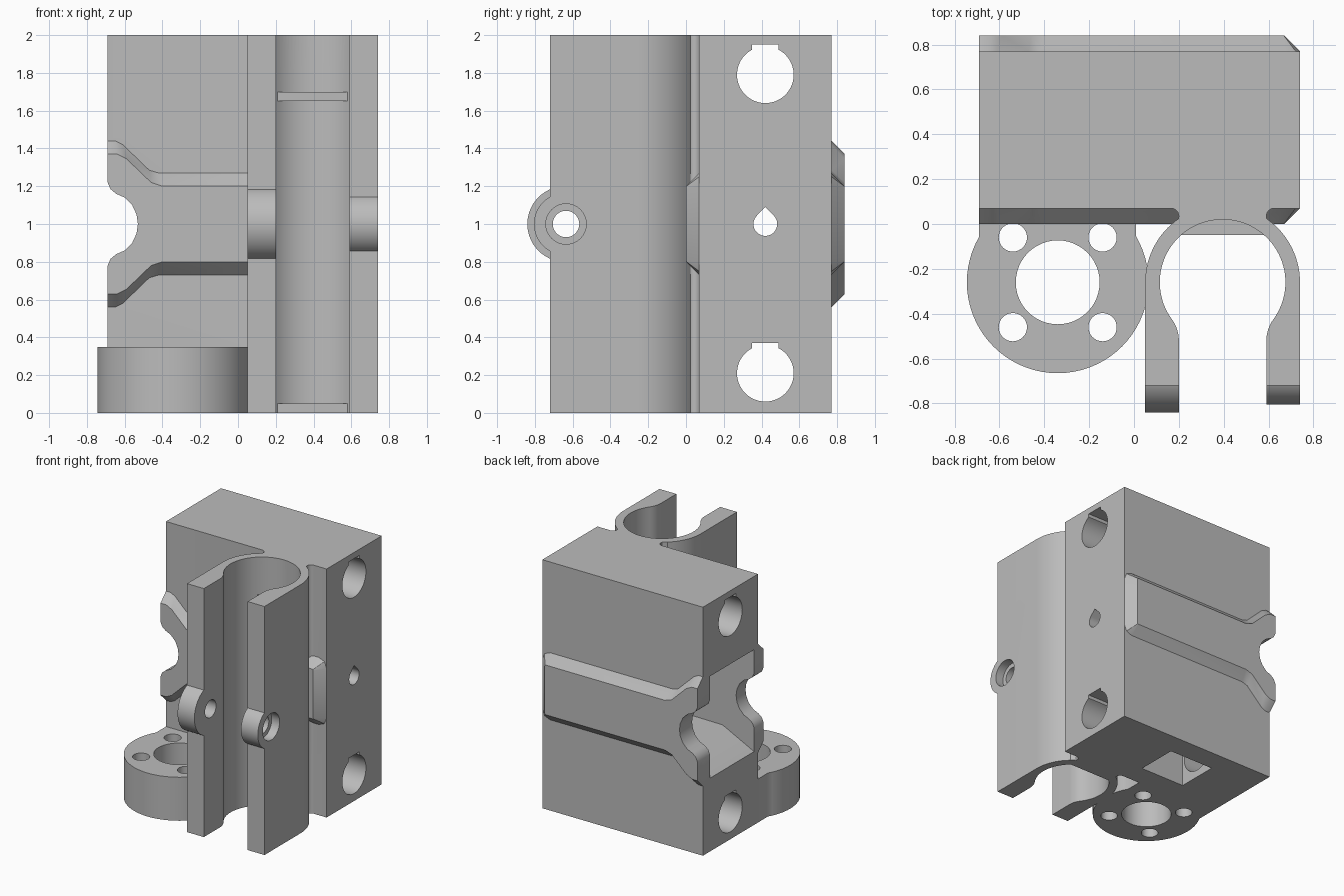
import bpy, bmesh
from math import cos, sin, radians, acos, degrees

cube = bpy.data.objects.get("Cube")
if cube:
    bpy.data.objects.remove(cube, do_unlink=True)

grey = bpy.data.materials.new("plain_grey")
grey.use_nodes = True
colour = (0.5, 0.5, 0.5, 1)
grey.diffuse_color = colour
grey.node_tree.nodes["Principled BSDF"].inputs["Base Color"].default_value = colour

AXES = {"x": lambda u, v, w: (w, u, v),
        "y": lambda u, v, w: (u, w, v),
        "z": lambda u, v, w: (u, v, w)}


def loft(name, axis, rings):
    """Skin a stack of (outline, position) rings along an axis and cap both ends."""
    bm = bmesh.new()
    place = AXES[axis]
    loops = [[bm.verts.new(place(u, v, w)) for u, v in pts] for pts, w in rings]
    n = len(loops[0])
    for a, b in zip(loops, loops[1:]):
        for i in range(n):
            j = (i + 1) % n
            bm.faces.new((a[i], a[j], b[j], b[i]))
    bm.faces.new(loops[0])
    bm.faces.new(loops[-1])
    bmesh.ops.recalc_face_normals(bm, faces=bm.faces)
    mesh = bpy.data.meshes.new(name)
    bm.to_mesh(mesh)
    bm.free()
    mesh.materials.append(grey)
    ob = bpy.data.objects.new(name, mesh)
    bpy.context.collection.objects.link(ob)
    return ob


def prism(name, axis, pts, lo, hi):
    return loft(name, axis, [(pts, lo), (pts, hi)])


def arc(cx, cy, r, start, end, n=24):
    angles = [radians(start + (end - start) * i / n) for i in range(n + 1)]
    return [(cx + r * cos(a), cy + r * sin(a)) for a in angles]


def circle(cx, cy, r, n=48):
    return arc(cx, cy, r, 0, 360, n)[:-1]


def rect(x0, x1, y0, y1):
    return [(x0, y0), (x1, y0), (x1, y1), (x0, y1)]


def mirrored(half, mid=1.0):
    """Close an upper half outline by mirroring it about a mid height."""
    return ([(x, mid + h) for x, h in half]
            + [(x, mid - h) for x, h in reversed(half) if h])


def combine(body, other, operation):
    mod = body.modifiers.new(operation.lower(), "BOOLEAN")
    mod.operation = operation
    mod.solver = "EXACT"
    mod.object = other
    bpy.context.view_layer.objects.active = body
    bpy.ops.object.modifier_apply(modifier=mod.name)
    bpy.data.objects.remove(other, do_unlink=True)


# Main block
body = prism("carriage_body", "z", rect(-0.69, 0.74, 0.07, 0.77), 0, 2)


def add(ob):
    combine(body, ob, "UNION")


def cut(ob):
    ob.hide_render = True
    combine(body, ob, "DIFFERENCE")


# Raised bevelled bands on the front and back, flared at one end
base = mirrored([(0.74, 0.20), (0.72, 0.25), (0.67, 0.27), (-0.42, 0.27),
                 (-0.47, 0.285), (-0.61, 0.42), (-0.65, 0.44), (-0.69, 0.44)])
face = mirrored([(0.67, 0.19), (0.668, 0.198), (0.66, 0.20), (-0.40, 0.20),
                 (-0.46, 0.22), (-0.59, 0.345), (-0.64, 0.37), (-0.69, 0.37)])
for name, inner, root, outer in (("front_band", 0.10, 0.07, 0),
                                 ("back_band", 0.74, 0.77, 0.84)):
    add(loft(name, "y", [(base, inner), (base, root), (face, outer)]))

# Clamp neck with rounded slots on both sides
neck = (arc(0.625, 0.035, 0.035, 270, 90, 12) + [(0.625, 0.09), (0.165, 0.09)]
        + arc(0.165, 0.035, 0.035, 90, -90, 12) + [(0.22, -0.04), (0.57, -0.04)])
add(prism("clamp_neck", "z", neck, 0, 2))

# Open clamp: half profile mirrored about its centre line
CX, CY = 0.395, -0.26
half = (arc(0, 0, 0.345, 90, 0) + [(0.345, -0.46), (0.195, -0.46)]
        + arc(0.355, -0.26, 0.16, 180, 143.8, 8)
        + arc(0, 0, 0.28, -36.2, 90, 32)[1:])
profile = half + [(-x, y) for x, y in reversed(half[1:-1])]
add(prism("clamp", "z", [(CX + x, CY + y) for x, y in profile], 0, 2))
cut(prism("clamp_bore", "z", circle(CX, CY, 0.28, 90), -0.1, 2.1))

# Stop ledges inside the clamp
for z in (0, 1.65):
    add(prism("stop_ledge", "z", arc(CX, CY, 0.30, 44.4, 135.6, 20), z, z + 0.05))

# Screw bosses on the clamp arms, with hole and counterbore
for x, r in ((0.05, 0.20), (0.59, 0.165)):
    add(prism("screw_boss", "x", arc(-0.64, 1, r, 90, 270, 28), x, x + 0.15))
cut(prism("screw_hole", "x", circle(-0.635, 1, 0.07), -0.1, 0.9))
cut(prism("counterbore", "x", circle(-0.635, 1, 0.107), 0.67, 0.9))

# Round mounting plate at the foot
edge = degrees(acos(-0.35 / 0.405))
PX, PY = -0.34, -0.26
plate = arc(PX, PY, 0.405, edge, 540 - edge, 48) + [(0.01, 0.10), (-0.69, 0.10)]
add(prism("mount_plate", "z", plate, 0, 0.35))
cut(prism("plate_bore", "z", circle(PX, PY, 0.187), -0.1, 0.4))
for sx in (-1, 1):
    for sy in (-1, 1):
        hole = circle(PX + 0.2 * sx, PY + 0.2 * sy, 0.063, 32)
        cut(prism("plate_hole", "z", hole, -0.1, 0.4))

# Belt cavity open at one end, and the rounded bite through its mouth
cavity = mirrored([(0.50, 0.26), (-0.41, 0.26), (-0.57, 0.42), (-0.80, 0.42)])
cavity = mirrored([(0.50, 0.26), (-0.41, 0.27), (-0.69, 0.41), (-0.80, 0.41)])
cut(prism("belt_cavity", "y", cavity, 0.12, 0.68))
bite = mirrored([(-0.80, 0.22), (-0.69, 0.22), (-0.675, 0.185), (-0.645, 0.16),
                 (-0.60, 0.14), (-0.56, 0.10), (-0.537, 0.05), (-0.53, 0)])
cut(prism("mouth_bite", "y", bite, -0.05, 0.9))

# Keyed rod holes across the block, and the teardrop adjuster hole
for z in (0.21, 1.79):
    key = [(0.49, z + 0.16), (0.35, z + 0.16)]
    rod = arc(0.42, z, 0.15, 117.8, 422.2, 48) + key
    cut(prism("rod_hole", "x", rod, -0.9, 0.9))
teardrop = arc(0.42, 1, 0.063, 135, 405, 28) + [(0.42, 1.09)]
cut(prism("adjuster_hole", "x", teardrop, 0.4, 0.9))

# Square pocket in the underside
cut(prism("bottom_pocket", "z", rect(-0.27, 0.13, 0.25, 0.59), -0.1, 0.6))

# Smooth curved walls, keep hard edges crisp
bpy.ops.object.select_all(action="DESELECT")
body.select_set(True)
bpy.context.view_layer.objects.active = body
bpy.ops.object.shade_smooth_by_angle(angle=radians(30))
